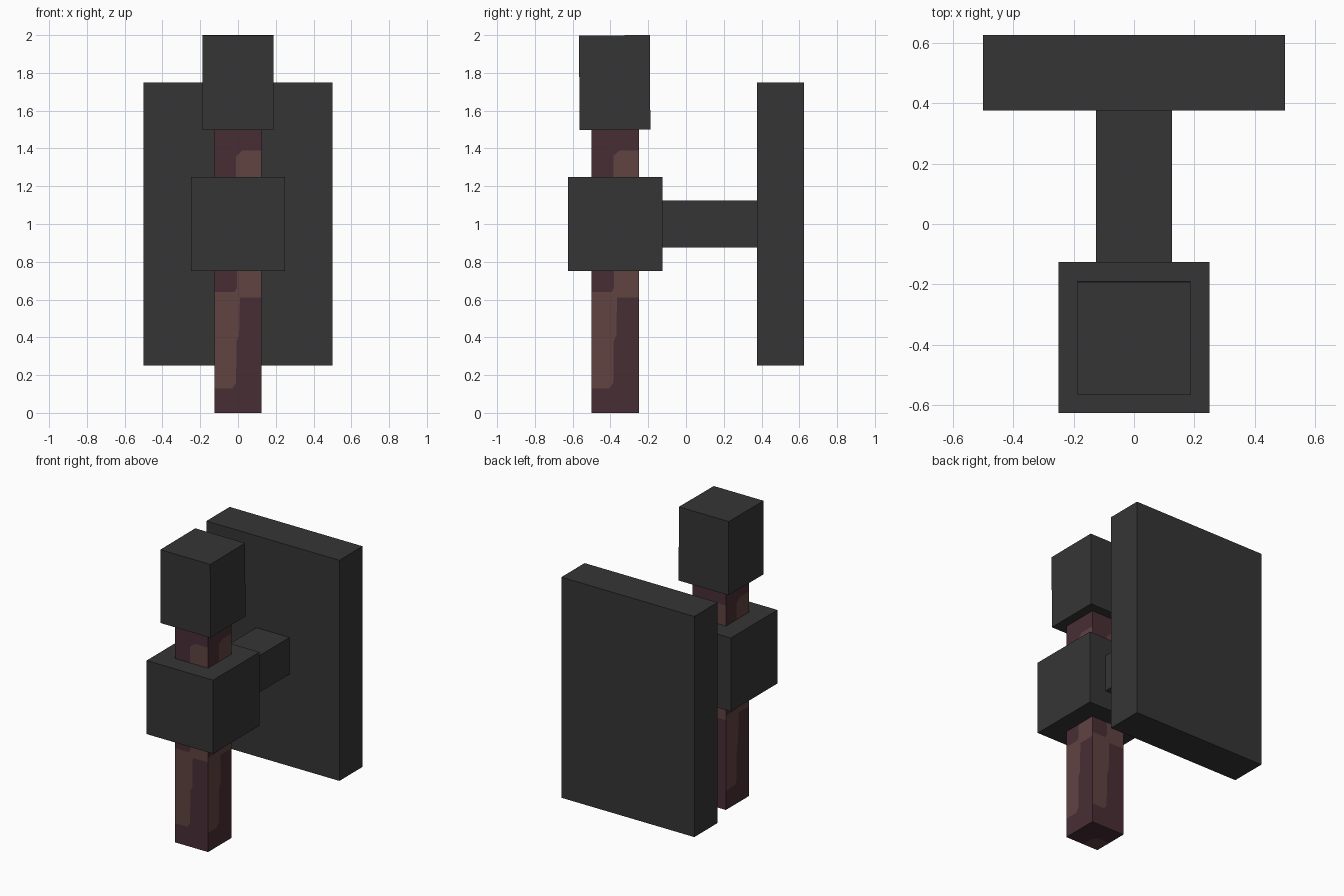
import bpy, bmesh
from mathutils import Matrix, Vector

if "Cube" in bpy.data.objects:
    bpy.data.objects.remove(bpy.data.objects["Cube"])


def material(name, rgb):
    m = bpy.data.materials.new(name)
    m.diffuse_color = (*rgb, 1)
    m.use_nodes = True
    m.node_tree.nodes["Principled BSDF"].inputs["Base Color"].default_value = m.diffuse_color
    return m


IRON = material("dark_iron", (0.036, 0.036, 0.036))
DARK = material("dark_wood", (0.064, 0.027, 0.035))
LIGHT = material("light_wood", (0.115, 0.057, 0.053))


def finish(bm, name, mats):
    me = bpy.data.meshes.new(name)
    bm.to_mesh(me)
    bm.free()
    for m in mats:
        me.materials.append(m)
    ob = bpy.data.objects.new(name, me)
    bpy.context.collection.objects.link(ob)
    return ob


def box(name, centre, size):
    bm = bmesh.new()
    bmesh.ops.create_cube(bm, size=1)
    bmesh.ops.scale(bm, vec=size, verts=bm.verts)
    ob = finish(bm, name, [IRON])
    ob.location = centre
    return ob


# Iron parts
box("wall_plate", (0, 0.5, 1), (1, 0.25, 1.5))
box("support_arm", (0, 0.125, 1), (0.25, 0.5, 0.25))
box("shaft_holder", (0, -0.375, 1), (0.5, 0.5, 0.5))
head = box("shaft_head", (0, -0.3775, 1.749), (0.375, 0.375, 0.5))
head.rotation_euler.x = 0.005  # leans forward very slightly

# Wooden shaft: each side is stacked rows split into a left and a right patch
# (bottom z, top z, split at bottom, split at top, left light, right light)
ROWS = [
    (0.00, 0.13, -0.04, -0.04, 0, 0),
    (0.13, 0.16, -0.03, -0.01, 1, 0),
    (0.16, 0.38, -0.01, -0.008, 1, 0),
    (0.38, 0.41, -0.008, 0.006, 1, 0),
    (0.41, 0.61, 0.006, 0.01, 1, 0),
    (0.61, 0.64, 0.01, -0.02, 1, 1),
    (0.64, 0.66, -0.02, -0.006, 0, 1),
    (0.66, 1.36, -0.006, -0.01, 0, 1),
    (1.36, 1.39, -0.01, 0.025, 0, 1),
    (1.39, 1.50, 0.025, 0.025, 0, 0),
]
H = 0.125
bm = bmesh.new()


def face(points, mat, mtx=Matrix.Identity(4)):
    f = bm.faces.new([bm.verts.new(mtx @ Vector(p)) for p in points])
    f.material_index = mat


for turn in range(4):
    mtx = Matrix.Rotation(turn * 1.5707963, 4, 'Z')
    for z0, z1, s0, s1, left, right in ROWS:
        face([(-H, -H, z0), (s0, -H, z0), (s1, -H, z1), (-H, -H, z1)], left, mtx)
        face([(s0, -H, z0), (H, -H, z0), (H, -H, z1), (s1, -H, z1)], right, mtx)

# Shaft ends: light corner patch underneath, plain top
a, b = -0.01, -0.04
face([(-H, -H, 0), (-H, a, 0), (b, a, 0), (a, b, 0), (a, -H, 0)], 1)
face([(-H, a, 0), (-H, H, 0), (H, H, 0), (H, -H, 0), (a, -H, 0), (a, b, 0), (b, a, 0)], 0)
face([(-H, -H, 1.5), (H, -H, 1.5), (H, H, 1.5), (-H, H, 1.5)], 0)
bmesh.ops.remove_doubles(bm, verts=bm.verts, dist=0.0001)
shaft = finish(bm, "wooden_shaft", [DARK, LIGHT])
shaft.location = (0, -0.375, 0)
